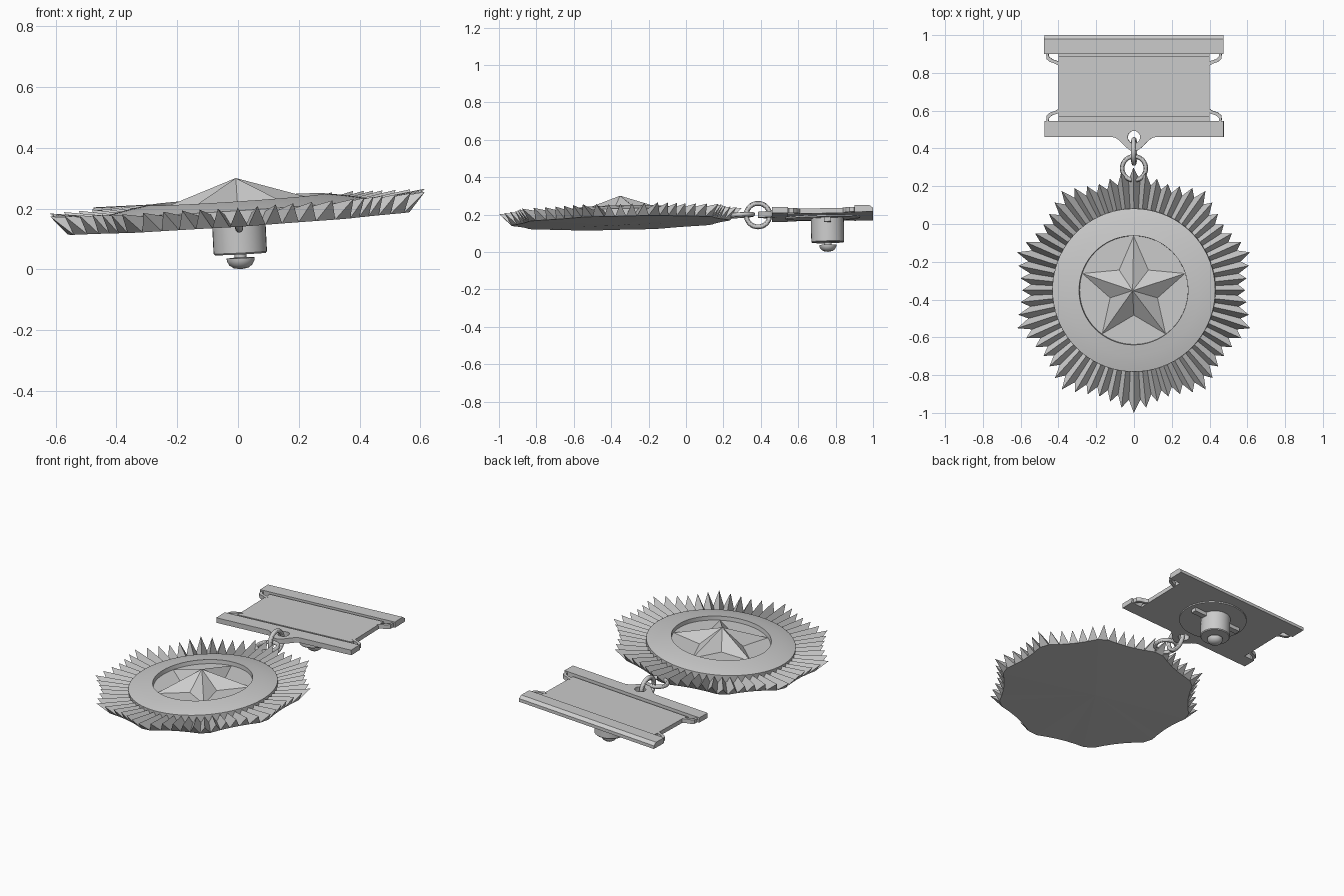
import bpy, bmesh
from math import sin, cos, pi, radians
from mathutils import Matrix, Vector

old = bpy.data.objects.get("Cube")
if old:
    bpy.data.objects.remove(old, do_unlink=True)

GREY = (0.6, 0.6, 0.6, 1)
metal = bpy.data.materials.new("grey metal")
metal.use_nodes = True
metal.diffuse_color = GREY
metal.node_tree.nodes["Principled BSDF"].inputs["Base Color"].default_value = GREY


def frame(x, y, z, tilt_x, tilt_y):
    return (Matrix.Translation((x, y, z)) @ Matrix.Rotation(tilt_y, 4, 'Y')
            @ Matrix.Rotation(tilt_x, 4, 'X'))


MEDAL = frame(0, -0.35, 0.19, 0.025, -0.066)
BAR = frame(0, 0.73, 0.205, 0.02, -0.05)


def finish(name, bm, matrix, smooth=False):
    bmesh.ops.remove_doubles(bm, verts=bm.verts, dist=1e-5)
    bmesh.ops.recalc_face_normals(bm, faces=bm.faces)
    bm.transform(matrix)
    mesh = bpy.data.meshes.new(name)
    bm.to_mesh(mesh)
    bm.free()
    mesh.materials.append(metal)
    ob = bpy.data.objects.new(name, mesh)
    bpy.context.collection.objects.link(ob)
    if smooth:
        bpy.ops.object.select_all(action='DESELECT')
        ob.select_set(True)
        bpy.context.view_layer.objects.active = ob
        bpy.ops.object.shade_smooth_by_angle(angle=radians(30))
    return ob


def lathe(name, profile, matrix, steps=64):
    bm = bmesh.new()
    vs = [bm.verts.new((r, 0, z)) for r, z in profile]
    es = [bm.edges.new(pair) for pair in zip(vs, vs[1:])]
    bmesh.ops.spin(bm, geom=vs + es, cent=(0, 0, 0), axis=(0, 0, 1),
                   angle=2 * pi, steps=steps, use_merge=True)
    return finish(name, bm, matrix, True)


def box(name, x, y, z, matrix):
    bm = bmesh.new()
    bmesh.ops.create_cube(bm, size=1)
    for v in bm.verts:
        v.co = [r[0] if c < 0 else r[1] for c, r in zip(v.co, (x, y, z))]
    return finish(name, bm, matrix)


def extrude(bm, points, offset):
    face = bm.faces.new([bm.verts.new(p) for p in points])
    out = bmesh.ops.extrude_face_region(bm, geom=[face], use_keep_orig=True)
    moved = [g for g in out["geom"] if isinstance(g, bmesh.types.BMVert)]
    bmesh.ops.translate(bm, verts=moved, vec=offset)


def ring(name, major, minor, matrix):
    loop = [(major + minor * cos(a), minor * sin(a))
            for a in (2 * pi * i / 12 for i in range(13))]
    return lathe(name, loop, matrix, 32)


# Sunburst: sixty folded rays whose lengths form ten large points
RAYS = 60
LENGTHS = (0.65, 0.625, 0.603, 0.592)
bm = bmesh.new()


def polar(r, step, z):
    a = pi / 2 + 2 * pi * step / RAYS
    return bm.verts.new((r * cos(a), r * sin(a), z))


def length(k):
    return LENGTHS[min(k % 6, 6 - k % 6)]


def valley(k):
    return min(length(k), length(k + 1)) - 0.042


top = bm.verts.new((0, 0, -0.02))
under = bm.verts.new((0, 0, -0.047))
ridge_in = [polar(0.3, k, -0.012) for k in range(RAYS)]
ridge_out = [polar(length(k), k, 0.03) for k in range(RAYS)]
low_in = [polar(0.3, k + 0.5, -0.03) for k in range(RAYS)]
low_out = [polar(valley(k), k + 0.5, -0.035) for k in range(RAYS)]
for k in range(RAYS):
    for j in (k, k - 1):
        bm.faces.new((ridge_in[k], ridge_out[k], low_out[j], low_in[j]))
        bm.faces.new((top, ridge_in[k], low_in[j]))
    bm.faces.new((ridge_out[k], low_out[k], low_out[k - 1]))
    bm.faces.new((under, low_out[k], low_out[k - 1]))
finish("sunburst", bm, MEDAL)

# Domed disc with a round recess
lathe("disc", [(0, -0.03), (0.432, -0.035), (0.432, 0.014), (0.4, 0.022),
               (0.35, 0.032), (0.289, 0.041), (0.287, 0.016), (0, 0.016)], MEDAL, 72)

# Five-pointed faceted star
bm = bmesh.new()
apex = bm.verts.new((0, 0, 0.111))
rim = [bm.verts.new((r * cos(a), r * sin(a), 0.017))
       for r, a in ((0.132 if i % 2 else 0.286, pi / 2 + i * pi / 5) for i in range(10))]
for i in range(10):
    bm.faces.new((apex, rim[i - 1], rim[i]))
bm.faces.new(rim)
finish("star", bm, MEDAL)

# Linked rings
ring("medal_ring", 0.063, 0.012, frame(0, 0.295, 0.197, 0.06, -0.06))
ring("hanger_ring", 0.063, 0.013,
     Matrix.Translation((0, 0.385, 0.197)) @ Matrix.Rotation(pi / 2 - 0.06, 4, 'Y'))

# Upper bar with a chamfered outer edge
bm = bmesh.new()
section = [(0.17, -0.018), (0.17, 0.018), (0.25, 0.018), (0.27, 0.002), (0.27, -0.018)]
extrude(bm, [(-0.475, y, z) for y, z in section], (0.95, 0, 0))
finish("upper_bar", bm, BAR)

# Lower bar with a flared hanging tab and a round hole, mirrored from one half
half = [(0, -0.185), (0.475, -0.185), (0.475, -0.27)]
for i in range(13):
    x = 0.115 * (1 - i / 12)
    half.append((x, -0.27 - 0.0375 * (1 + cos(pi * x / 0.115))))
for i in range(13):
    a = -pi / 2 + pi * i / 12
    half.append((0.033 * cos(a), -0.27 + 0.033 * sin(a)))
bm = bmesh.new()
for side in (1, -1):
    extrude(bm, [(side * x, y, -0.016) for x, y in half], (0, 0, 0.032))
seam = [f for f in bm.faces if all(abs(v.co.x) < 1e-4 for v in f.verts)]
bmesh.ops.delete(bm, geom=seam, context='FACES_ONLY')
finish("lower_bar", bm, BAR)

# Ribbon panel over its backing plate
box("backing_plate", (-0.4, 0.4), (-0.19, 0.175), (-0.018, -0.003), BAR)
box("ribbon", (-0.4, 0.4), (-0.163, 0.16), (-0.005, 0.009), BAR)

# Curved brackets joining the bars to the panel corners
bracket = [(0.465, -0.18), (0.463, -0.155), (0.445, -0.14), (0.42, -0.132), (0.395, -0.118)]
for end, y_sign, shift in (("lower", 1, 0), ("upper", -1, -0.012)):
    for side, x_sign in (("left", 1), ("right", -1)):
        bm = bmesh.new()
        pts = [Vector((x, y + 0.0)) for x, y in bracket]
        outline = pts + [p + Vector((-0.012, -0.014)) for p in reversed(pts)]
        extrude(bm, [(x_sign * p.x, y_sign * p.y + shift, -0.016) for p in outline],
                (0, 0, 0.026))
        finish(f"{end}_{side}_bracket", bm, BAR)

# Clutch on the back: round plate, barrel with knob, two side wings
BACK = BAR @ Matrix.Translation((0, 0.025, 0))
lathe("clutch_plate", [(0, -0.015), (0.2, -0.015), (0.2, -0.026), (0, -0.026)],
      BAR, 48)
lathe("clutch", [(0, -0.02), (0.088, -0.02), (0.088, -0.15), (0.084, -0.155),
                 (0.02, -0.155), (0.02, -0.166), (0.046, -0.168), (0.045, -0.178),
                 (0.038, -0.191), (0.024, -0.201), (0, -0.205)], BACK, 32)
for side, s in (("left", 1), ("right", -1)):
    box(f"{side}_wing", sorted((s * 0.08, s * 0.17)), (-0.018, 0.018),
        (-0.05, -0.022), BACK)
